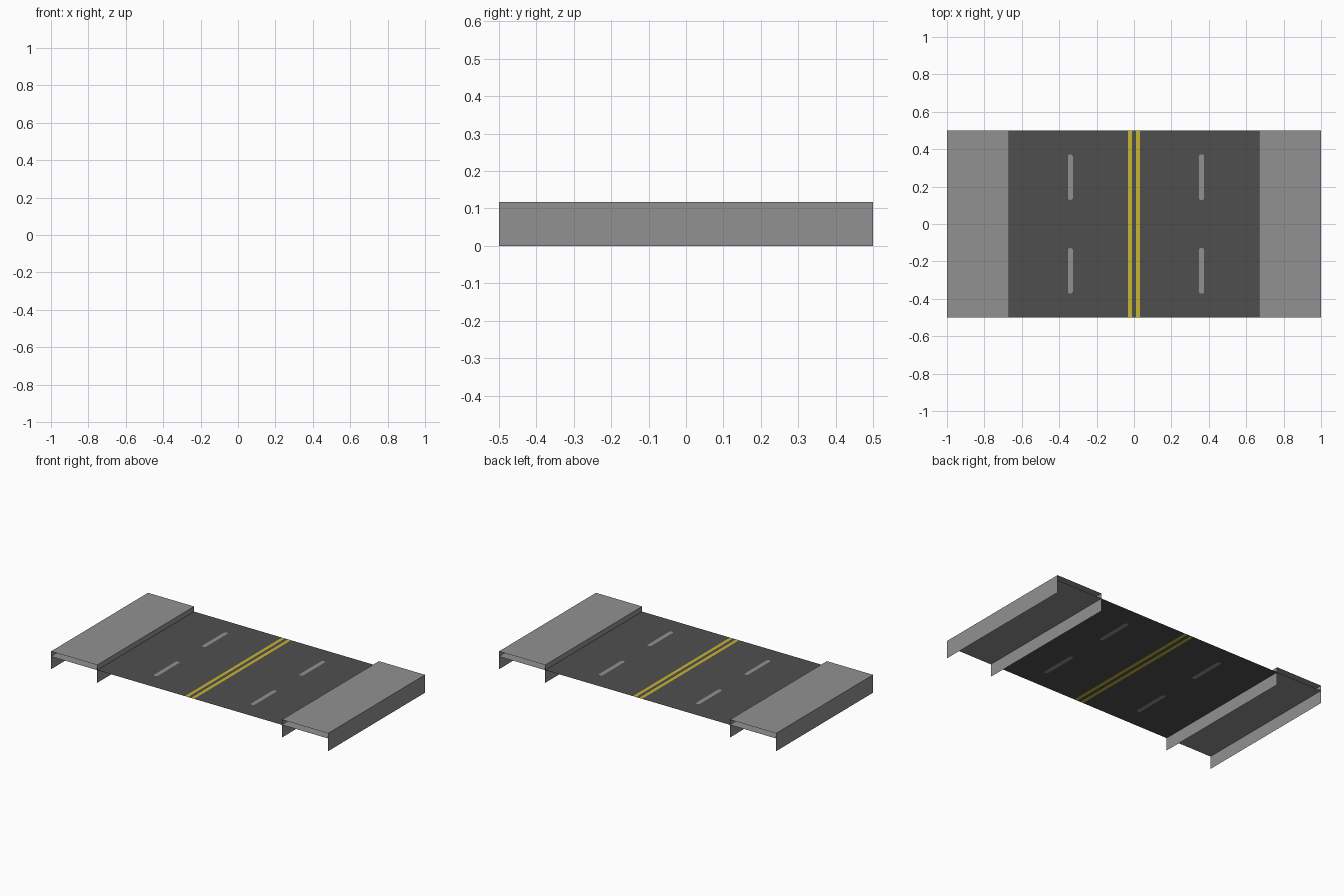
import bpy, bmesh

if "Cube" in bpy.data.objects:
    bpy.data.objects.remove(bpy.data.objects["Cube"])

TOP, ROAD_Z = 0.1167, 0.0833      # pavement top, road level
HALF_ROAD, HALF_LEN = 0.667, 0.5


def material(name, rgb):
    m = bpy.data.materials.new(name)
    m.diffuse_color = (*rgb, 1)
    m.use_nodes = True
    m.node_tree.nodes["Principled BSDF"].inputs["Base Color"].default_value = m.diffuse_color
    return m


concrete = material("concrete grey", (0.284, 0.284, 0.284))
asphalt = material("asphalt dark grey", (0.078, 0.078, 0.078))
yellow = material("line yellow", (0.57, 0.465, 0.03))


def finish(name, bm, mats):
    bmesh.ops.remove_doubles(bm, verts=bm.verts, dist=1e-5)
    me = bpy.data.meshes.new(name)
    bm.to_mesh(me)
    bm.free()
    for m in mats:
        me.materials.append(m)
    ob = bpy.data.objects.new(name, me)
    bpy.context.collection.objects.link(ob)
    return ob


def face(bm, pts, mat=0):
    f = bm.faces.new([bm.verts.new(p) for p in pts])
    f.material_index = mat


# Road deck: one flat sheet cut into asphalt, yellow lines and dashes
yellow_strips = [(-0.033, -0.011), (0.011, 0.033)]
dash_strips = [(-0.354, -0.327), (0.347, 0.374)]
dash_rows = [(-0.372, -0.128), (0.128, 0.372)]
xs = sorted([-HALF_ROAD, HALF_ROAD] + [v for s in yellow_strips + dash_strips for v in s])
ys = sorted([-HALF_LEN, HALF_LEN] + [v for s in dash_rows for v in s])
bm = bmesh.new()
for x0, x1 in zip(xs, xs[1:]):
    for y0, y1 in zip(ys, ys[1:]):
        if (x0, x1) in dash_strips and (y0, y1) in dash_rows:
            c = 0.008  # chamfered dash ends
            dash = [(x0 + c, y0), (x1 - c, y0), (x1, y0 + c), (x1, y1 - c),
                    (x1 - c, y1), (x0 + c, y1), (x0, y1 - c), (x0, y0 + c)]
            face(bm, [(x, y, ROAD_Z) for x, y in dash], 2)
            for x, y, sx, sy in ((x0, y0, c, c), (x1, y0, -c, c),
                                 (x1, y1, -c, -c), (x0, y1, c, -c)):
                tri = [(x, y, ROAD_Z), (x + sx, y, ROAD_Z), (x, y + sy, ROAD_Z)]
                face(bm, tri if sx * sy > 0 else tri[::-1])
        else:
            face(bm, [(x0, y0, ROAD_Z), (x1, y0, ROAD_Z), (x1, y1, ROAD_Z), (x0, y1, ROAD_Z)],
                 1 if (x0, x1) in yellow_strips else 0)
finish("road_deck", bm, [asphalt, yellow, concrete])


# Pavements: open-ended shells with a top, a lower slab and two side walls
def sheet(bm, a, b):
    """Extrude the section segment a-b (x, z) along the road."""
    face(bm, [(a[0], -HALF_LEN, a[1]), (b[0], -HALF_LEN, b[1]),
              (b[0], HALF_LEN, b[1]), (a[0], HALF_LEN, a[1])])


for name, left, right in (("left_pavement", -1, -HALF_ROAD), ("right_pavement", HALF_ROAD, 1)):
    bm = bmesh.new()
    sheet(bm, (left, TOP), (right, TOP))
    sheet(bm, (left, ROAD_Z), (right, ROAD_Z))
    for z0, z1 in ((0, ROAD_Z), (ROAD_Z, TOP)):
        sheet(bm, (left, z0), (left, z1))
        sheet(bm, (right, z1), (right, z0))
    finish(name, bm, [concrete])
